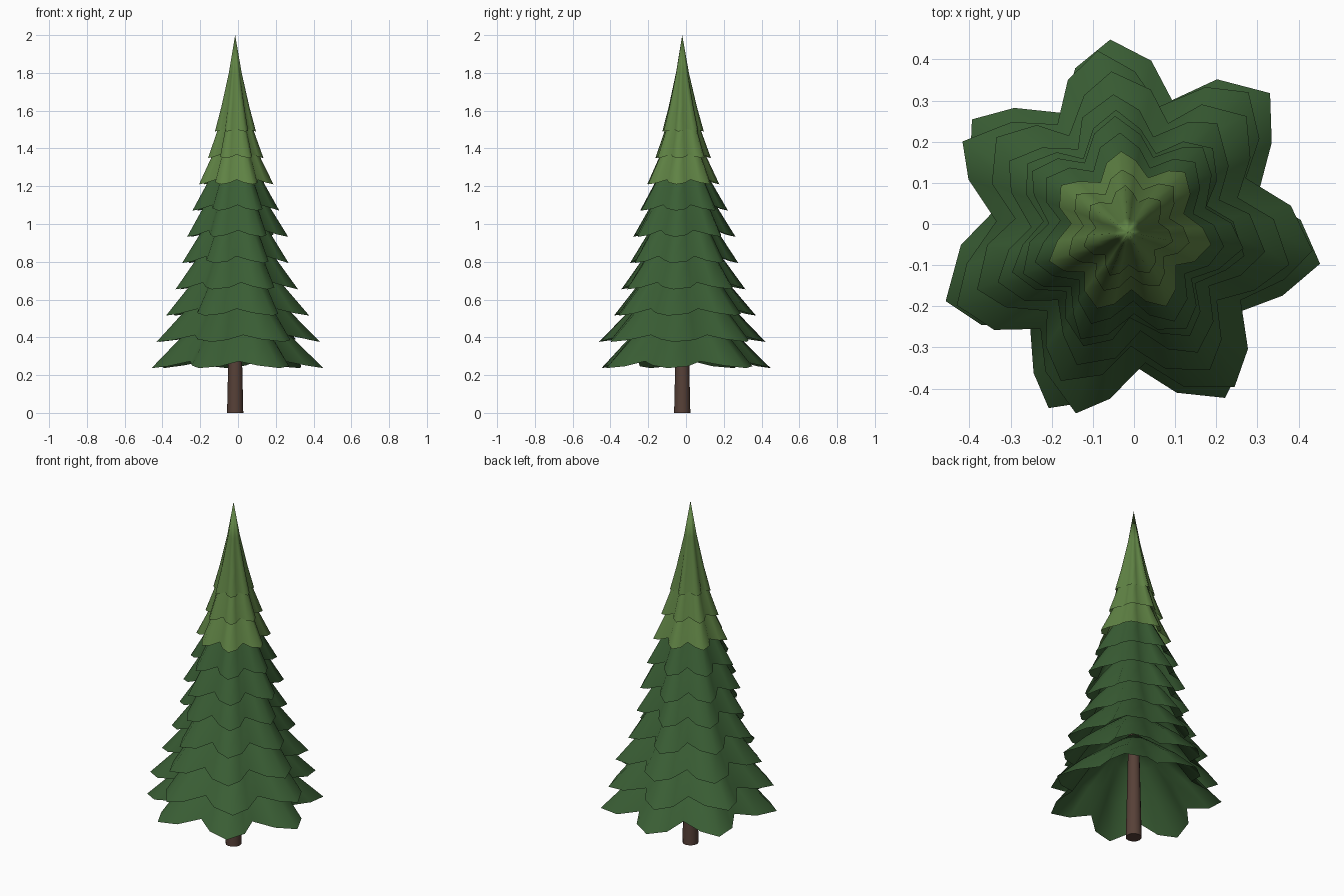
import bpy
import bmesh
import math
import random

random.seed(4)
CX, CY = -0.015, -0.02
LOBE_ANGLES = (94, 145, 199, 247, 299, 350, 406, 454)  # tip directions, uneven like real boughs
LOBES = len(LOBE_ANGLES) - 1
STEPS = 4  # points per lobe: tip, shoulder, valley, shoulder

if "Cube" in bpy.data.objects:
    bpy.data.objects.remove(bpy.data.objects["Cube"], do_unlink=True)


def make_material(name, colour):
    mat = bpy.data.materials.new(name)
    mat.use_nodes = True
    mat.diffuse_color = colour
    mat.node_tree.nodes["Principled BSDF"].inputs["Base Color"].default_value = colour
    return mat


dark_green = make_material("dark green needles", (0.042, 0.112, 0.035, 1))
light_green = make_material("light green needles", (0.115, 0.225, 0.058, 1))
bark = make_material("brown bark", (0.095, 0.052, 0.039, 1))


def finish(name, bm, mat, angle):
    mesh = bpy.data.meshes.new(name)
    bm.to_mesh(mesh)
    bm.free()
    mesh.materials.append(mat)
    obj = bpy.data.objects.new(name, mesh)
    bpy.context.collection.objects.link(obj)
    obj.location = (CX, CY, 0)
    bpy.ops.object.select_all(action="DESELECT")
    obj.select_set(True)
    bpy.context.view_layer.objects.active = obj
    bpy.ops.object.shade_smooth_by_angle(angle=math.radians(angle))


def skin(bm, rings, apex):
    """Join successive rings with quads, then close to an apex."""
    n = len(rings[0])
    for low, high in zip(rings, rings[1:]):
        for i in range(n):
            j = (i + 1) % n
            bm.faces.new((low[i], low[j], high[j], high[i]))
    last = rings[-1]
    for i in range(n):
        bm.faces.new((last[i], last[(i + 1) % n], apex))


def bough_tier(name, radius, z, profile, top, twist, mat):
    """Drooping skirt with seven pointed lobes; profile holds (radius, rise, fold)."""
    bm = bmesh.new()
    n = LOBES * STEPS
    shape = (1.0, 0.89, 0.70, 0.87)
    lift = (0.0, 0.010, 0.036, 0.014)
    stretch = [random.uniform(0.96, 1.0) for _ in range(LOBES)]
    sway = [random.uniform(-0.035, 0.035) for _ in range(n)]
    rings = []
    for scale, rise, fold in profile:
        ring = []
        for i in range(n):
            lobe, k = divmod(i, STEPS)
            start, end = LOBE_ANGLES[lobe], LOBE_ANGLES[lobe + 1]
            a = math.radians(start + (end - start) * k / STEPS + twist) + sway[i] * fold
            r = radius * scale * (1 - fold * (1 - shape[k] * stretch[lobe]))
            dz = lift[k] * fold * min(1, radius / 0.3)
            ring.append(bm.verts.new((r * math.cos(a), r * math.sin(a), z + rise + dz)))
        rings.append(ring)
    skin(bm, rings, bm.verts.new((0, 0, top)))
    finish(name, bm, mat, 80)


# Trunk: tapered and capped below
bm = bmesh.new()
bmesh.ops.create_cone(bm, cap_ends=True, segments=12, radius1=0.043, radius2=0.02, depth=1.0)
bmesh.ops.translate(bm, verts=bm.verts, vec=(0, 0, 0.5))
finish("trunk", bm, bark, 40)

# Layered skirts of branches, steeper towards the top
wide_skirt = ((1.0, 0.0, 1.0), (0.67, 0.15, 0.85), (0.35, 0.27, 0.6))
steep_skirt = ((1.0, 0.0, 1.0), (0.64, 0.15, 0.9), (0.34, 0.27, 0.7))
radii = (0.485, 0.46, 0.405, 0.35, 0.30, 0.285, 0.245, 0.205, 0.158)
for i, radius in enumerate(radii):
    twist = max(0, 6 - i) if i % 2 else 0
    z = 0.237 + 0.139 * i
    mat = light_green if i >= 7 else dark_green
    skirt = steep_skirt if i >= 6 else wide_skirt
    bough_tier(f"branch_tier_{i + 1}", radius, z, skirt, z + 0.4, twist, mat)

# Long pointed crown
crown = ((1.0, 0.0, 1.0), (0.68, 0.13, 0.85), (0.31, 0.31, 0.6))
bough_tier("crown", 0.115, 1.49, crown, 2.0, 0, light_green)
